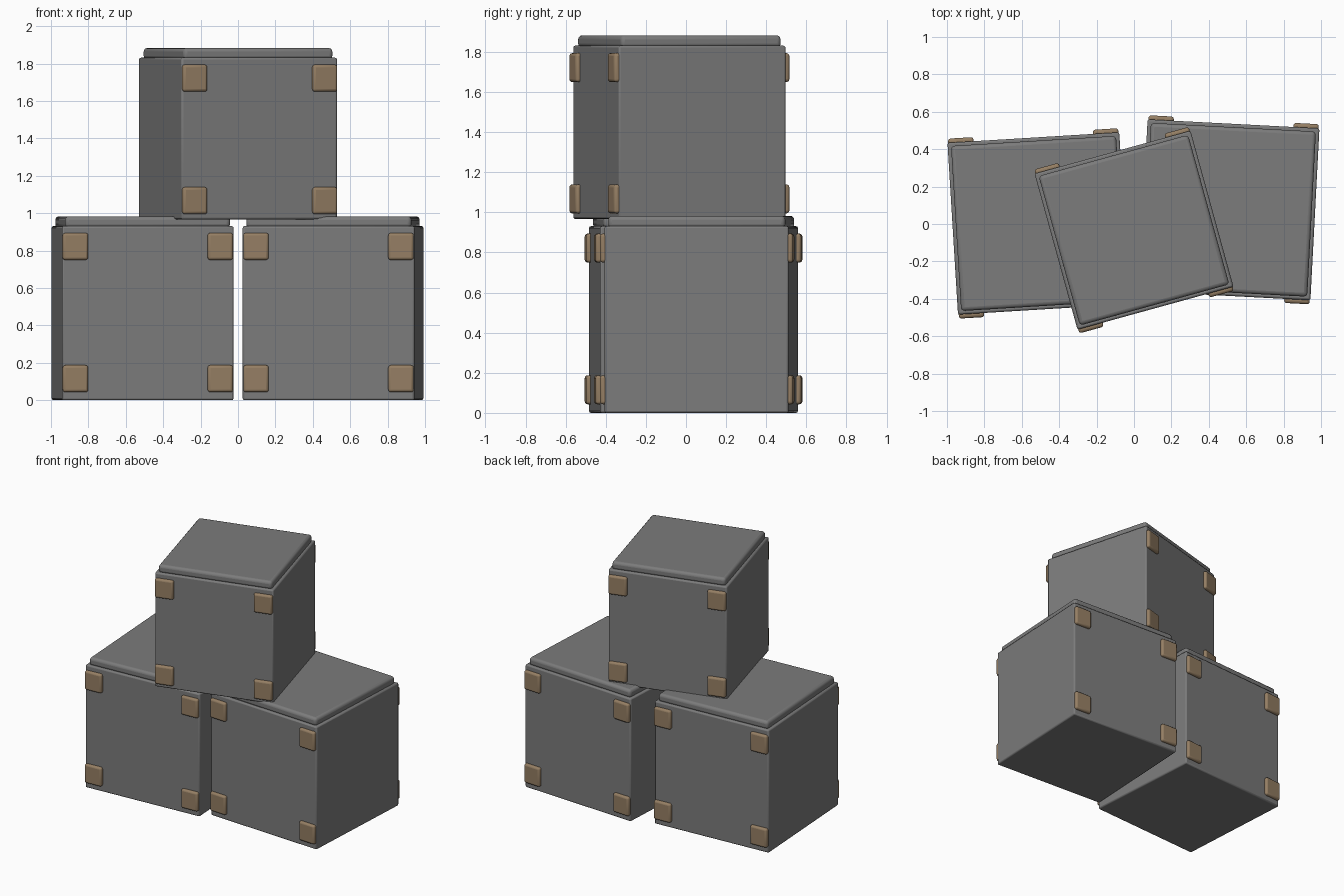
import bpy
import math
from mathutils import Matrix, Vector

cube = bpy.data.objects.get("Cube")
if cube:
    bpy.data.objects.remove(cube, do_unlink=True)


def material(name, rgb):
    mat = bpy.data.materials.new(name)
    mat.use_nodes = True
    mat.diffuse_color = (*rgb, 1)
    mat.node_tree.nodes["Principled BSDF"].inputs["Base Color"].default_value = (*rgb, 1)
    return mat


GREY = material("crate_grey", (0.2, 0.2, 0.2))
BROWN = material("bracket_brown", (0.3, 0.21, 0.126))


def block(name, frame, centre, size, bevel, segments, mat):
    """Rounded box placed in a crate's own frame."""
    bpy.ops.mesh.primitive_cube_add(size=1)
    obj = bpy.context.object
    obj.name = name
    obj.data.transform(Matrix.Diagonal((*size, 1)))
    obj.matrix_world = frame @ Matrix.Translation(Vector(centre))
    obj.data.materials.append(mat)
    mod = obj.modifiers.new("rounded_edges", "BEVEL")
    mod.width, mod.segments = bevel, segments
    bpy.ops.object.shade_smooth_by_angle(angle=math.radians(40))
    return obj


def crate(name, location, angle, width, height):
    frame = Matrix.Translation(location) @ Matrix.Rotation(math.radians(angle), 4, "Z")
    half = width / 2

    # Main box and the inset lid on top
    block(name + "_body", frame, (0, 0, height / 2), (width, width, height), 0.01, 2, GREY)
    lid = width - 0.036
    block(name + "_lid", frame, (0, 0, height + 0.021), (lid, lid, 0.062), 0.02, 3, GREY)

    # Corner pads on the front and back
    pad_w, pad_h, pad_d, proud = 0.136, 0.144, 0.05, 0.022
    for face, y in (("front", -1), ("back", 1)):
        for side, x in (("right", -1), ("left", 1)):
            for level, z in (("lower", 0.115 if location[2] == 0 else 0.1),
                             ("upper", height - 0.109)):
                centre = (x * (half - 0.004 - pad_w / 2),
                          y * (half + proud - pad_d / 2), z)
                block(f"{name}_{face}_{side}_{level}_pad", frame, centre,
                      (pad_w, pad_d, pad_h), 0.014, 3, BROWN)


crate("right_crate", (-0.51, 0.003, 0), 3.5, 0.92, 0.931)
crate("left_crate", (0.508, 0.076, 0), -3, 0.92, 0.931)
crate("top_crate", (0, -0.033, 0.967), 15.4, 0.865, 0.864)
